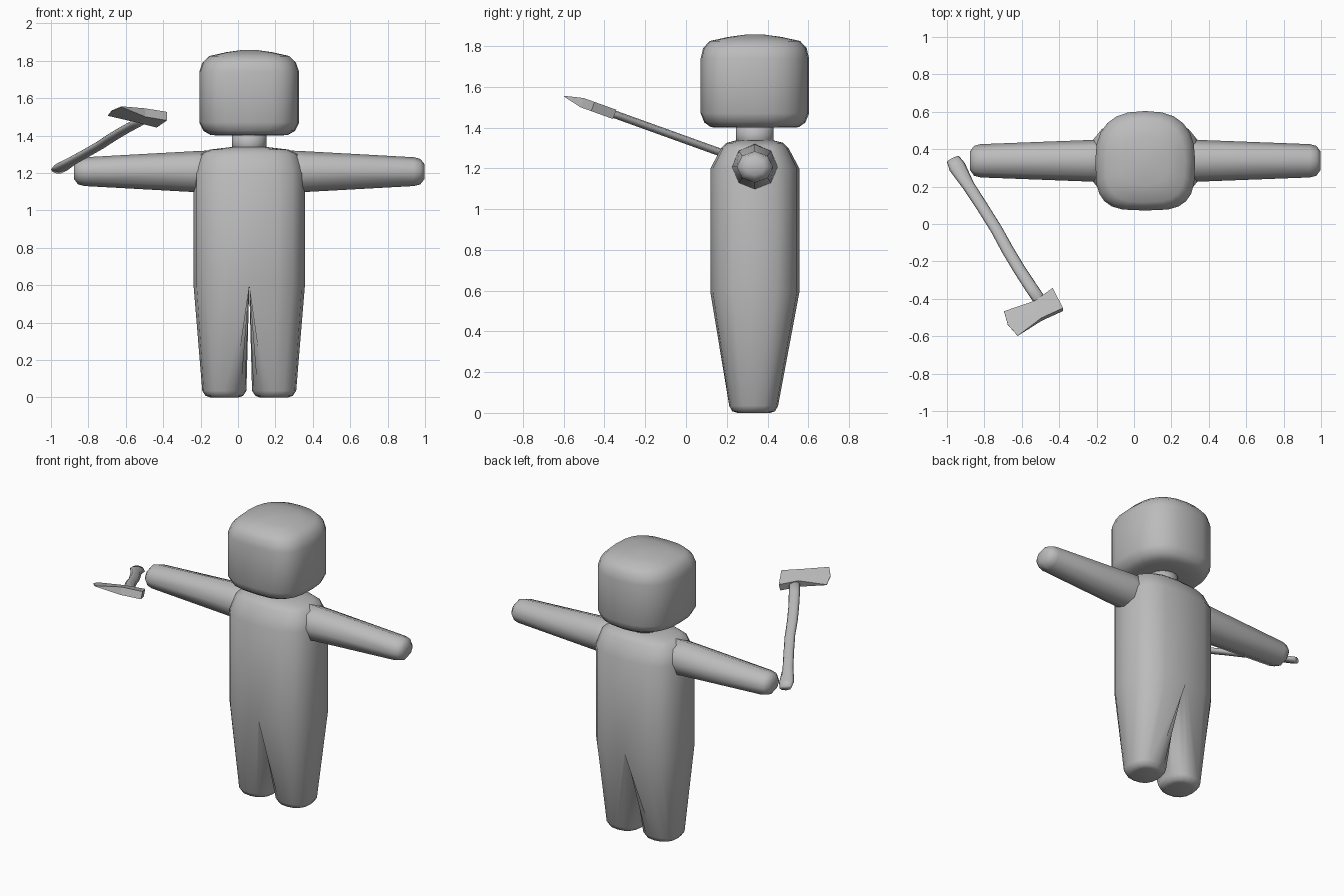
import bpy, bmesh, math
from mathutils import Vector

if "Cube" in bpy.data.objects:
    bpy.data.objects.remove(bpy.data.objects["Cube"])

CX, CY = 0.06, 0.338          # centre of the figure
grey = bpy.data.materials.new("plain_grey")
grey.diffuse_color = (0.5, 0.5, 0.5, 1)
grey.use_nodes = True
grey.node_tree.nodes["Principled BSDF"].inputs["Base Color"].default_value = grey.diffuse_color


def superpoint(a, rx, ry, e):
    """Point on a rounded rectangle; e = 2 is an ellipse."""
    c, s = math.cos(a), math.sin(a)
    return (rx * math.copysign(abs(c) ** (2 / e), c),
            ry * math.copysign(abs(s) ** (2 / e), s))


def ring(z, rx, ry, e=2.0, n=16, cx=CX, cy=CY, e_back=None):
    out = []
    for i in range(n):
        a = 2 * math.pi * i / n
        x, y = superpoint(a, rx, ry, e_back if e_back and a < math.pi else e)
        out.append(Vector((cx + x, cy + y, z)))
    return out


def loft(bm, rings, start=True, end=True):
    """Skin a list of equal-length rings, with optional end caps."""
    vs = [[bm.verts.new(p) for p in r] for r in rings]
    n = len(vs[0])
    for a, b in zip(vs, vs[1:]):
        for i in range(n):
            j = (i + 1) % n
            bm.faces.new((a[i], a[j], b[j], b[i]))
    if start:
        bm.faces.new(vs[0][::-1])
    if end:
        bm.faces.new(vs[-1])


def finish(name, bm, smooth=True):
    bmesh.ops.remove_doubles(bm, verts=bm.verts, dist=0.0005)
    bmesh.ops.recalc_face_normals(bm, faces=bm.faces)
    me = bpy.data.meshes.new(name)
    bm.to_mesh(me)
    bm.free()
    me.materials.append(grey)
    for p in me.polygons:
        p.use_smooth = smooth
    ob = bpy.data.objects.new(name, me)
    bpy.context.collection.objects.link(ob)
    return ob


# Torso and legs, joined at the hips
bm = bmesh.new()
HX, HY, E = 0.297, 0.218, 2.8
loft(bm, [ring(0.59, HX, HY, E), ring(1.20, HX, HY, E),
          ring(1.30, 0.265, 0.165, E), ring(1.325, 0.21, 0.14, E),
          ring(1.338, 0.10, 0.09, 2)], start=False)
for side in (-1, 1):
    hip = []
    for i in range(16):
        a = math.pi / 2 + 2 * math.pi * i / 16
        if i <= 8:                               # outer half follows the torso
            x, y = superpoint(a, HX, HY, E)
        else:                                    # inner half is a flat wall
            x, y = 0, HY * math.sin(a)
        hip.append(Vector((CX - side * x, CY + y, 0.59)))

    def foot(z, rx, ry):
        pts = []
        for i in range(16):
            x, y = superpoint(math.pi / 2 + 2 * math.pi * i / 16, rx, ry, 2.4)
            pts.append(Vector((CX + side * (0.133 - x), CY - 0.006 + y, z)))
        return pts
    loft(bm, [hip, foot(0.035, 0.118, 0.12), foot(0.008, 0.10, 0.105),
              foot(0, 0.075, 0.08)], start=False)
finish("torso_and_legs", bm)

# Tapered arms with rounded hands
for side, name in ((-1, "right_arm"), (1, "left_arm")):
    bm = bmesh.new()
    rings = []
    for d, ry, rz in ((0.10, 0.118, 0.118), (0.30, 0.111, 0.109),
                      (0.88, 0.089, 0.077), (0.915, 0.08, 0.068),
                      (0.937, 0.05, 0.04)):
        rings.append([Vector((CX + side * d, CY + ry * math.cos(math.tau * i / 8),
                              1.207 + rz * math.sin(math.tau * i / 8)))
                      for i in range(8)])
    loft(bm, rings)
    finish(name, bm)

# Neck
bm = bmesh.new()
loft(bm, [ring(1.30, 0.092, 0.092), ring(1.42, 0.092, 0.092)])
finish("neck", bm)

# Boxy rounded head, rounder at the back
bm = bmesh.new()
loft(bm, [ring(z, rx, ry, e, 24, e_back=eb) for z, rx, ry, e, eb in (
    (1.40, 0.13, 0.14, 2.6, 2.2), (1.402, 0.205, 0.215, 3, 2.3),
    (1.425, 0.245, 0.248, 3.2, 2.5), (1.47, 0.267, 0.266, 3.4, 2.5),
    (1.74, 0.267, 0.266, 3.4, 2.5), (1.79, 0.25, 0.254, 3.2, 2.5),
    (1.825, 0.215, 0.222, 3, 2.4), (1.845, 0.125, 0.13, 2.6, 2.2),
    (1.856, 0.05, 0.05, 2, 2))])
finish("head", bm)

# Axe: everything lies in one tilted plane
NORMAL = Vector((0, 0.36, 1)).normalized()


def on_plane(x, y):
    return Vector((x, y, 1.339 - 0.36 * y))


# Curved handle with a flared butt
path = [(-0.968, 0.348, 0.036), (-0.945, 0.305, 0.046), (-0.885, 0.205, 0.033),
        (-0.81, 0.09, 0.032), (-0.735, -0.03, 0.032), (-0.675, -0.14, 0.033),
        (-0.615, -0.24, 0.033), (-0.55, -0.34, 0.034), (-0.475, -0.45, 0.034)]
pts = [on_plane(x, y) for x, y, w in path]
bm = bmesh.new()
rings = []
for k, p in enumerate(pts):
    t = (pts[min(k + 1, len(pts) - 1)] - pts[max(k - 1, 0)]).normalized()
    across = t.cross(NORMAL)
    rings.append([p + across * path[k][2] * math.cos(math.tau * i / 8)
                  + NORMAL * 0.019 * math.sin(math.tau * i / 8) for i in range(8)])
loft(bm, rings)
finish("axe_handle", bm)

# Axe head: thick block tapering to a thin flared edge
sections = [((-0.435, -0.35), (-0.407, -0.404), (-0.379, -0.457), 0.024),
            ((-0.53, -0.418), (-0.51, -0.46), (-0.495, -0.51), 0.024),
            ((-0.695, -0.467), (-0.675, -0.538), (-0.622, -0.598), 0.002)]
bm = bmesh.new()
loft(bm, [[on_plane(*q) + NORMAL * h for q in (a, b, c)]
          + [on_plane(*q) - NORMAL * h for q in (c, b, a)]
          for a, b, c, h in sections])
finish("axe_head", bm, smooth=False)
